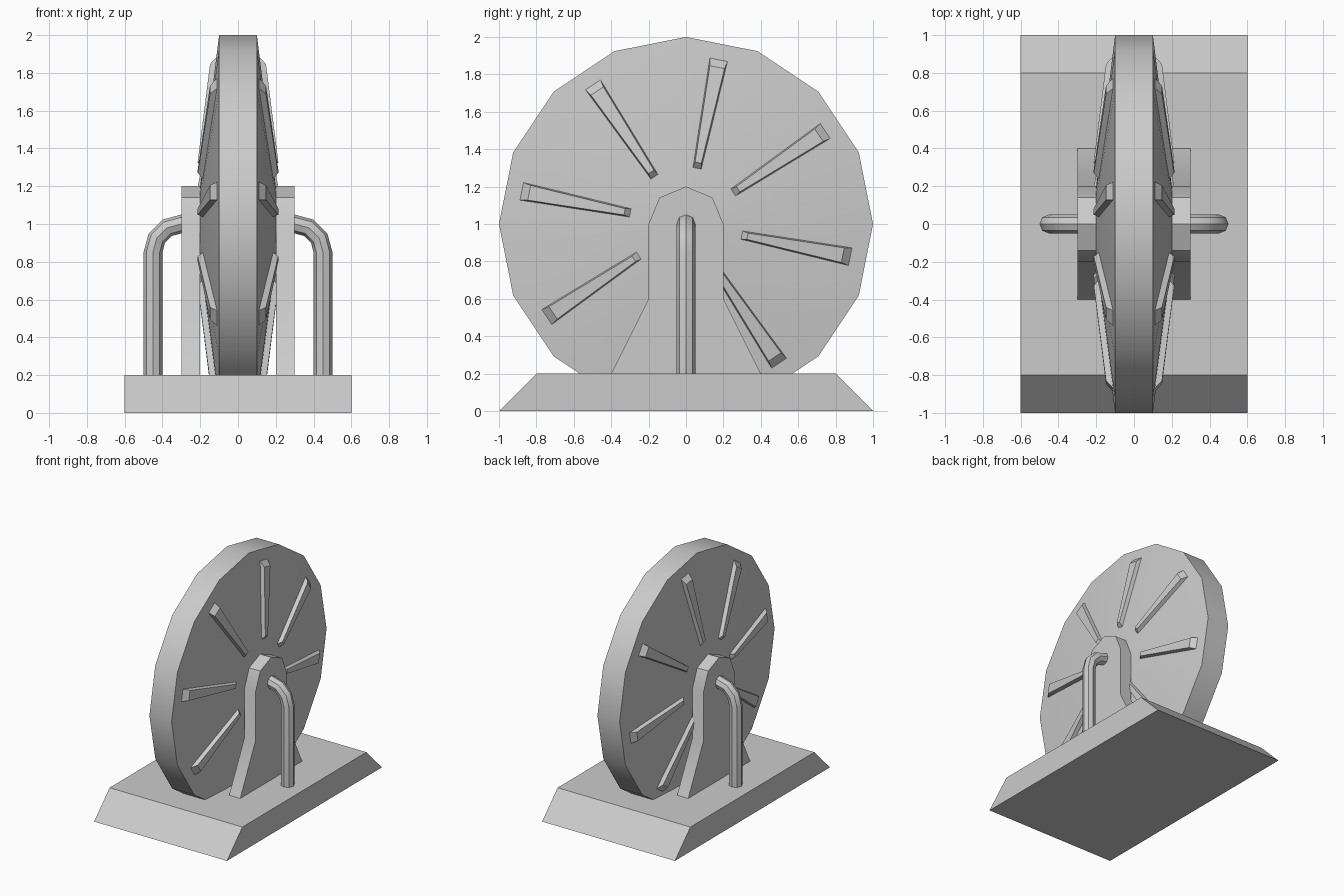
import bpy, bmesh
from math import sin, cos, pi, radians
from mathutils import Vector

if "Cube" in bpy.data.objects:
    bpy.data.objects.remove(bpy.data.objects["Cube"])


def make(name, rings, mirror=False, smooth=True):
    """Loft a closed solid through rings of equal point count."""
    bm = bmesh.new()
    loops = [[bm.verts.new(p) for p in ring] for ring in rings]
    n = len(loops[0])
    for a, b in zip(loops, loops[1:]):
        for i in range(n):
            j = (i + 1) % n
            bm.faces.new((a[i], a[j], b[j], b[i]))
    bm.faces.new(loops[0])
    bm.faces.new(loops[-1])
    bmesh.ops.recalc_face_normals(bm, faces=bm.faces)
    me = bpy.data.meshes.new(name)
    bm.to_mesh(me)
    bm.free()
    ob = bpy.data.objects.new(name, me)
    bpy.context.collection.objects.link(ob)
    bpy.ops.object.select_all(action='DESELECT')
    ob.select_set(True)
    bpy.context.view_layer.objects.active = ob
    if smooth:
        bpy.ops.object.shade_smooth_by_angle(angle=radians(30))
    if mirror:
        mod = ob.modifiers.new("mirror", 'MIRROR')
        mod.use_axis = (True, False, False)
    return ob


# base with sloped front and back
def rect(w, d, z):
    return [(-w, -d, z), (w, -d, z), (w, d, z), (-w, d, z)]

make("base", [rect(0.6, 1.0, 0), rect(0.6, 0.8, 0.2)], smooth=False)


# wheel: 16-sided disc with conical sides
def disc(x, r):
    return [(x, r * sin(i * pi / 8), 1 + r * cos(i * pi / 8)) for i in range(16)]

make("wheel", [disc(-0.2, 0.2), disc(-0.1, 1), disc(0.1, 1), disc(0.2, 0.2)])


# raised tapered spokes on both sides of the wheel
def spoke_ring(angle, r0, w0, r1, w1, lift):
    radial = Vector((0, cos(angle), sin(angle)))
    side = Vector((0, -sin(angle), cos(angle)))
    pts = []
    for r, w in ((r0, -w0), (r1, -w1), (r1, w1), (r0, w0)):
        p = radial * r + side * w
        pts.append((0.2 - (r - 0.2) * 0.125 + lift, p.y, p.z + 1))
    return pts

for k in range(8):
    a = radians(33.75 + 45 * k)
    make(f"spoke_{k + 1}", [spoke_ring(a, 0.295, 0.024, 0.905, 0.05, -0.01),
                            spoke_ring(a, 0.335, 0.017, 0.855, 0.04, 0.03)],
         mirror=True, smooth=False)

# upright supports with rounded tops and flared feet
arch = [(0.2 * cos(i * pi / 4), 1 + 0.2 * sin(i * pi / 4)) for i in range(5)]
profile = [(0.4, 0.2), (0.2, 0.6)] + arch + [(-0.2, 0.6), (-0.4, 0.2)]
make("support", [[(x, y, z) for y, z in profile] for x in (0.2, 0.3)], mirror=True)

# bent pipes from the base to the axle
path = [(0.45, 0.2, 0)] + [(0.3 + 0.15 * cos(t), 0.85 + 0.15 * sin(t), t)
                           for t in (0, pi / 6, pi / 3, pi / 2)]
make("pipe", [[(x + 0.05 * cos(i * pi / 4) * cos(t), 0.05 * sin(i * pi / 4),
                z + 0.05 * cos(i * pi / 4) * sin(t)) for i in range(8)]
              for x, z, t in path], mirror=True)
